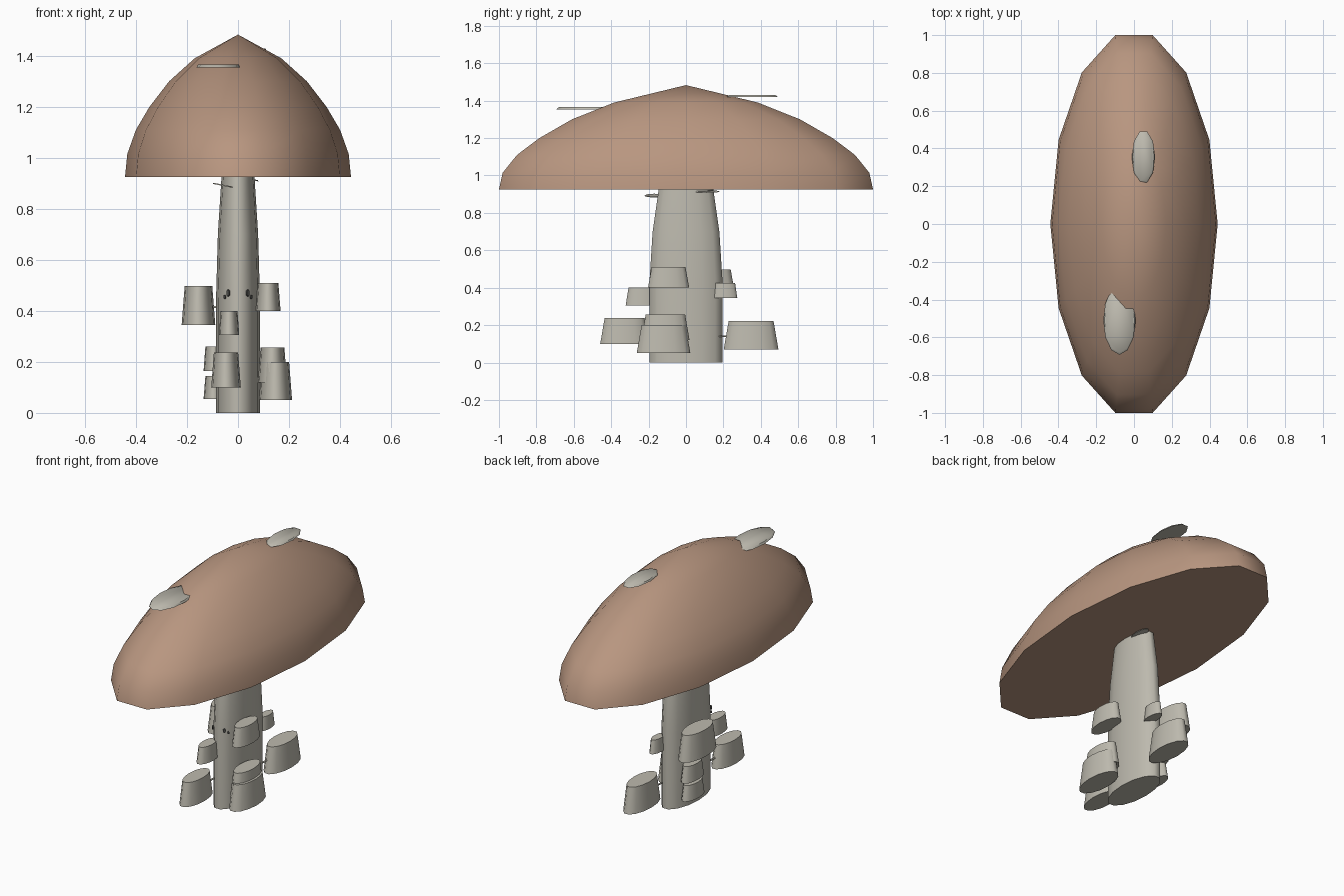
import bpy, bmesh, math
from mathutils import Vector

if "Cube" in bpy.data.objects:
    bpy.data.objects.remove(bpy.data.objects["Cube"])

STRETCH = 2.316  # everything is elongated along y


def material(name, rgb):
    m = bpy.data.materials.new(name)
    m.diffuse_color = (*rgb, 1)
    m.use_nodes = True
    m.node_tree.nodes["Principled BSDF"].inputs["Base Color"].default_value = m.diffuse_color
    return m


BROWN = material("cap brown", (0.48, 0.305, 0.215))
GREY = material("pale grey", (0.51, 0.49, 0.425))
DARK = material("dark grey", (0.09, 0.09, 0.085))


def finish(name, bm, mat, loc, rot=(0, 0, 0)):
    bmesh.ops.recalc_face_normals(bm, faces=bm.faces)
    me = bpy.data.meshes.new(name)
    bm.to_mesh(me)
    bm.free()
    me.materials.append(mat)
    ob = bpy.data.objects.new(name, me)
    bpy.context.collection.objects.link(ob)
    ob.location, ob.rotation_euler = loc, rot
    bpy.ops.object.select_all(action='DESELECT')
    bpy.context.view_layer.objects.active = ob
    ob.select_set(True)
    bpy.ops.object.shade_smooth_by_angle(angle=math.radians(60))
    return ob


def lathe(name, profile, mat, sides, loc=(0, 0, 0), ratio=STRETCH, rot=(0, 0, 0)):
    """Elliptical solid from (x radius, z) rings; a zero radius makes a tip."""
    bm = bmesh.new()
    rings = []
    for r, z in profile:
        if r == 0:
            rings.append([bm.verts.new((0, 0, z))])
            continue
        angles = [2 * math.pi * i / sides for i in range(sides)]
        rings.append([bm.verts.new((r * math.cos(a), r * ratio * math.sin(a), z)) for a in angles])
    for low, high in zip(rings, rings[1:]):
        for i in range(sides):
            j = (i + 1) % sides
            if len(high) == 1:
                bm.faces.new((low[i], low[j], high[0]))
            else:
                bm.faces.new((low[i], low[j], high[j], high[i]))
    bm.faces.new(rings[0][::-1])
    if len(rings[-1]) > 1:
        bm.faces.new(rings[-1])
    return finish(name, bm, mat, loc, rot)


# Cap: 14-sided dome with a pointed crown and flat underside
lathe("cap", [(0.443, 0.925), (0.434, 1.015), (0.40, 1.11), (0.347, 1.20),
              (0.27, 1.30), (0.17, 1.39), (0, 1.483)], BROWN, 14)

# Stem: straight below, tapering into the cap
lathe("stem", [(0.086, 0), (0.086, 0.45), (0.079, 0.70), (0.064, 0.935)], GREY, 14)

# Small tapered growths around the stem: x, y, bottom z, top z, half width, half depth
growths = [
    (-0.155, 0.115, 0.345, 0.497, 0.066, 0.155),
    (0.118, -0.093, 0.40, 0.51, 0.049, 0.113),
    (-0.035, -0.235, 0.305, 0.40, 0.040, 0.090),
    (0.040, 0.208, 0.345, 0.425, 0.030, 0.068),
    (-0.095, 0.075, 0.165, 0.26, 0.040, 0.093),
    (-0.095, 0.070, 0.055, 0.145, 0.040, 0.093),
    (-0.047, -0.328, 0.10, 0.237, 0.058, 0.134),
    (0.135, -0.11, 0.12, 0.257, 0.057, 0.132),
    (0.147, -0.12, 0.05, 0.20, 0.065, 0.147),
    (0.048, 0.348, 0.07, 0.222, 0.065, 0.150),
]
for i, (x, y, z0, z1, a, b) in enumerate(growths):
    lathe(f"growth_{i + 1}", [(a, 0), (a * 0.82, z1 - z0)], GREY, 14, (x, y, z0), b / a)

# Flat spots on the cap
lathe("rear_spot", [(0.062, 0), (0.057, 0.009)], GREY, 10, (0.05, 0.355, 1.42), 2.3)
lathe("front_spot", [(0.086, 0), (0.080, 0.011)], GREY, 12, (-0.077, -0.51, 1.354), 2.12)

# Thin tilted flakes under the cap
lathe("front_flake", [(0.04, 0), (0.038, 0.005)], GREY, 8, (-0.06, -0.17, 0.89), 1.3, (0, 0.2, 0))
lathe("rear_flake", [(0.03, 0), (0.028, 0.005)], GREY, 8, (0.05, 0.11, 0.912), 2.3, (0, 0.15, 0))

# Paired dark flecks on the stem front
for side in (-1, 1):
    for x, z, r in ((0.036, 0.47, 0.008), (0.05, 0.455, 0.005)):
        y = -0.199 * math.sqrt(1 - (x / 0.086) ** 2)
        lathe("stem_fleck", [(r, 0), (r, 0.006)], DARK, 8, (side * x, y, z), 1.6,
              (math.pi / 2, 0, side * 0.8))

# Little pegs joining the free-standing growths to the stem
for p, q in (((-0.06, 0.06, 0.415), (-0.12, 0.09, 0.415)),
             ((0.03, 0.15, 0.14), (0.04, 0.25, 0.14)),
             ((-0.04, -0.15, 0.16), (-0.045, -0.24, 0.16))):
    p, q = Vector(p), Vector(q)
    rot = (q - p).to_track_quat('Z', 'Y').to_euler()
    lathe("peg", [(0.005, 0), (0.005, (q - p).length)], GREY, 6, p, 1, rot)
